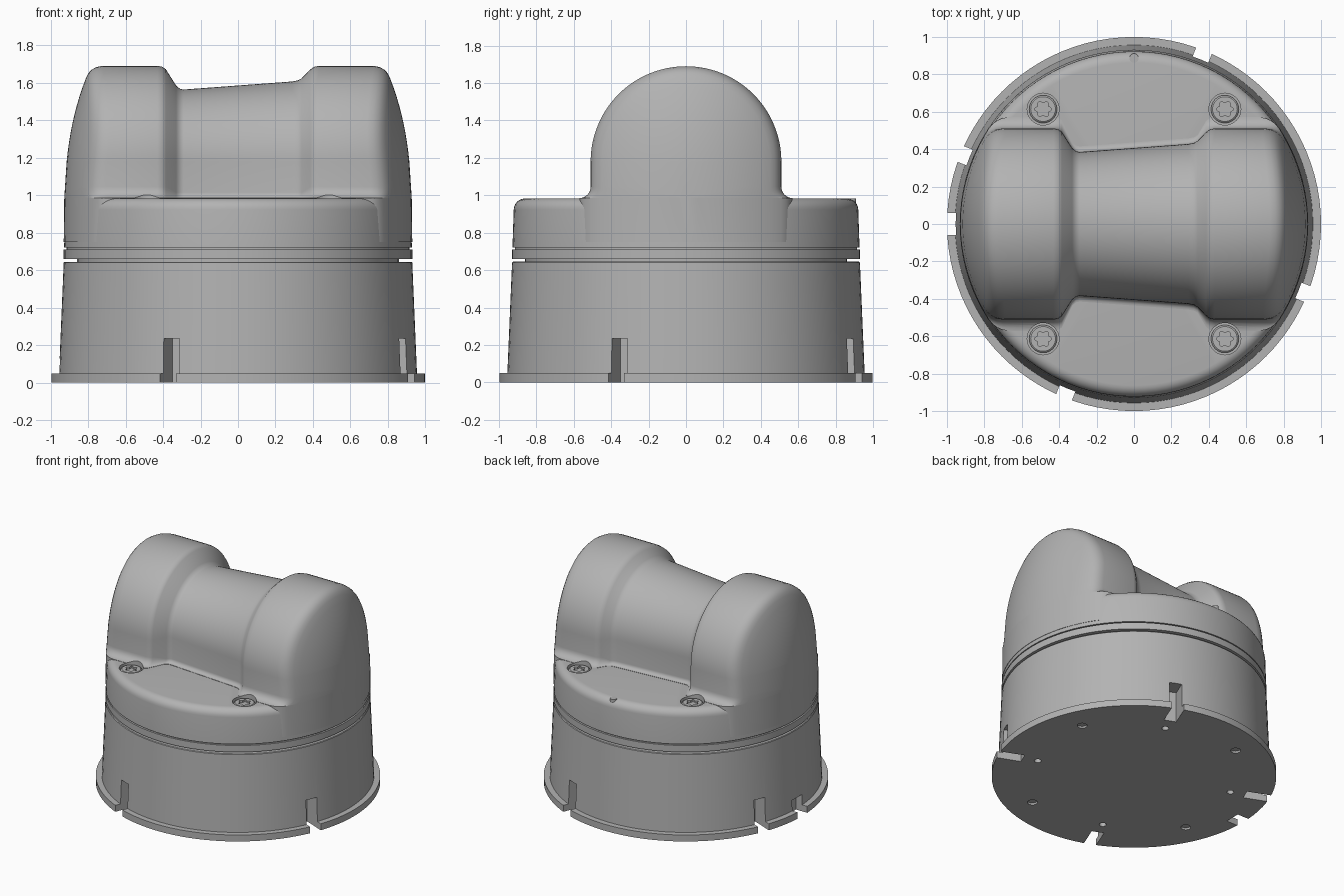
import bpy, bmesh
from math import sin, cos, pi, sqrt, radians
from mathutils import Matrix

if "Cube" in bpy.data.objects:
    bpy.data.objects.remove(bpy.data.objects["Cube"], do_unlink=True)

grey = bpy.data.materials.new("plain grey")
grey.use_nodes = True
GREY = (0.45, 0.45, 0.45, 1)
grey.diffuse_color = GREY
grey.node_tree.nodes["Principled BSDF"].inputs["Base Color"].default_value = GREY


def make(name, bm):
    mesh = bpy.data.meshes.new(name)
    bm.to_mesh(mesh)
    bm.free()
    mesh.materials.append(grey)
    ob = bpy.data.objects.new(name, mesh)
    bpy.context.collection.objects.link(ob)
    return ob


def activate(ob):
    bpy.ops.object.select_all(action='DESELECT')
    ob.select_set(True)
    bpy.context.view_layer.objects.active = ob


def smooth(ob, angle=35):
    activate(ob)
    bpy.ops.object.shade_smooth_by_angle(angle=radians(angle))


def cut(ob, cutter):
    mod = ob.modifiers.new("cut", 'BOOLEAN')
    mod.operation = 'DIFFERENCE'
    mod.solver = 'EXACT'
    mod.object = cutter
    activate(ob)
    bpy.ops.object.modifier_apply(modifier=mod.name)


def skin(rows, wrap):
    """Quads between matching rows of points, closed into a solid."""
    bm = bmesh.new()
    grid = [[bm.verts.new(p) for p in row] for row in rows]
    n = len(grid[0])
    for a, b in zip(grid, grid[1:]):
        for i in range(n if wrap else n - 1):
            j = (i + 1) % n
            bm.faces.new((a[i], a[j], b[j], b[i]))
    bmesh.ops.remove_doubles(bm, verts=bm.verts[:], dist=1e-5)
    bmesh.ops.holes_fill(bm, edges=[e for e in bm.edges if e.is_boundary], sides=0)
    bmesh.ops.recalc_face_normals(bm, faces=bm.faces[:])
    return bm


def lathe(name, profile, segs=96):
    rows = [[(r * cos(2 * pi * i / segs), r * sin(2 * pi * i / segs), z)
             for i in range(segs)] for r, z in profile]
    return make(name, skin(rows, True))


def add_cylinder(bm, x, y, z0, z1, r, segs=32):
    bmesh.ops.create_cone(bm, cap_ends=True, segments=segs, radius1=r, radius2=r,
                          depth=z1 - z0,
                          matrix=Matrix.Translation((x, y, (z0 + z1) / 2)))


def add_slot(bm, angle, r0, width, height):
    bmesh.ops.create_cube(bm, size=1, matrix=Matrix.Rotation(radians(angle), 4, 'Z')
                          @ Matrix.Translation(((r0 + 1.1) / 2, 0, height / 2 - 0.05))
                          @ Matrix.Diagonal((1.1 - r0, width, height + 0.1, 1)))


# Base drum with a flange
base = lathe("base", [(0, 0), (0.998, 0), (0.998, 0.05), (0.955, 0.05),
                      (0.93, 0.64), (0.926, 0.645), (0, 0.645)])

# Slots, holes and screw seats in the base
bm = bmesh.new()
for k in range(4):
    a = 68 + 90 * k
    add_slot(bm, a, 0.82, 0.09, 0.235)
    add_cylinder(bm, 0.71 * cos(radians(a)), 0.71 * sin(radians(a)), -0.1, 0.1, 0.025, 16)
    b = radians(a + 45)
    add_cylinder(bm, 0.8 * cos(b), 0.8 * sin(b), -0.1, 0.015, 0.035, 20)
add_slot(bm, 180, 0.9, 0.12, 0.13)
cutter = make("base_cutter", bm)
cut(base, cutter)
bpy.data.objects.remove(cutter, do_unlink=True)
smooth(base)

# Neck and gasket ring between the two halves
smooth(lathe("neck", [(0, 0.6), (0.86, 0.6), (0.86, 0.7), (0.915, 0.7),
                      (0.915, 0.74), (0, 0.74)]))
smooth(lathe("gasket_ring", [(0, 0.66), (0.93, 0.66), (0.93, 0.711), (0, 0.711)]))

# Upper drum with a rounded rim
TOP, RIM = 0.983, 0.06
rim = [(0.921 - RIM + RIM * cos(t * pi / 12), TOP - RIM + RIM * sin(t * pi / 12))
       for t in range(7)]
cover = lathe("cover_drum", [(0, 0.72), (0.928, 0.72)] + rim + [(0, TOP)])


# Horizontal twin-shoulder housing, lofted along x
def end_x(y, z):
    r = 0.93 - 0.16 * max(z - 0.72, 0) ** 3
    return sqrt(r * r - y * y)


def section(rho, flare):
    """Half-round arch with flared feet, as (y, z) points."""
    foot = [(rho + flare, 0.75)]
    for i in range(7):
        t = i * pi / 12
        foot.append((rho + flare - flare * sin(t), 0.985 + flare - flare * cos(t)))
    arch = [(rho * cos(i * pi / 48), 1.18 + rho * sin(i * pi / 48)) for i in range(49)]
    return foot + arch + [(-y, z) for y, z in reversed(foot)]


HUB, FLARE = 0.51, 0.06
cap = [(0.45 * i / 9, 0) for i in range(10)]
cap += [(0.475, 0.004), (0.492, 0.014), (0.504, 0.032), (HUB, 0.06)]


def cap_rows(side):
    return [[(side * (end_x(y, z) - e), y, z)
             for y, z in section(rho, FLARE * min(1, rho / 0.3))] for rho, e in cap]


waist = [(-0.43, HUB), (-0.405, 0.506), (-0.385, 0.492), (-0.33, 0.405), (-0.31, 0.388),
         (-0.29, 0.384), (0.29, 0.427), (0.32, 0.433), (0.34, 0.444), (0.385, 0.49),
         (0.405, 0.505), (0.43, HUB)]
middle = [[(x, y, z) for y, z in section(rho, FLARE if rho > 0.48 else 0.03)]
          for x, rho in waist]
housing = make("housing", skin(cap_rows(-1) + middle + cap_rows(1)[::-1], False))

# Screw pockets in the cover and the housing feet
corners = [(sx * 0.485, sy * 0.613) for sx in (-1, 1) for sy in (-1, 1)]
bm = bmesh.new()
for x, y in corners:
    add_cylinder(bm, x, y, 0.955, 1.12, 0.085)
cutter = make("pocket_cutter", bm)
for ob in (cover, housing):
    cut(ob, cutter)
    smooth(ob, 40)
bpy.data.objects.remove(cutter, do_unlink=True)


# Screws with a six-lobed socket
def ring(x, y, z, r, lobe=0):
    pts = []
    for i in range(48):
        a = 2 * pi * i / 48
        q = r + lobe * cos(6 * a)
        pts.append((x + q * cos(a), y + q * sin(a), z))
    return pts


for n, (x, y) in enumerate(corners):
    rows = [ring(x, y, 0.95, 0.074), ring(x, y, 0.97, 0.074), ring(x, y, 0.976, 0.066),
            ring(x, y, 0.976, 0.038, 0.007), ring(x, y, 0.96, 0.038, 0.007)]
    smooth(make(f"screw_{n + 1}", skin(rows, True)))

# Small locating pin at the back rim
bm = bmesh.new()
add_cylinder(bm, 0, 0.885, 0.9, 0.983, 0.025, 24)
smooth(make("locating_pin", bm))
